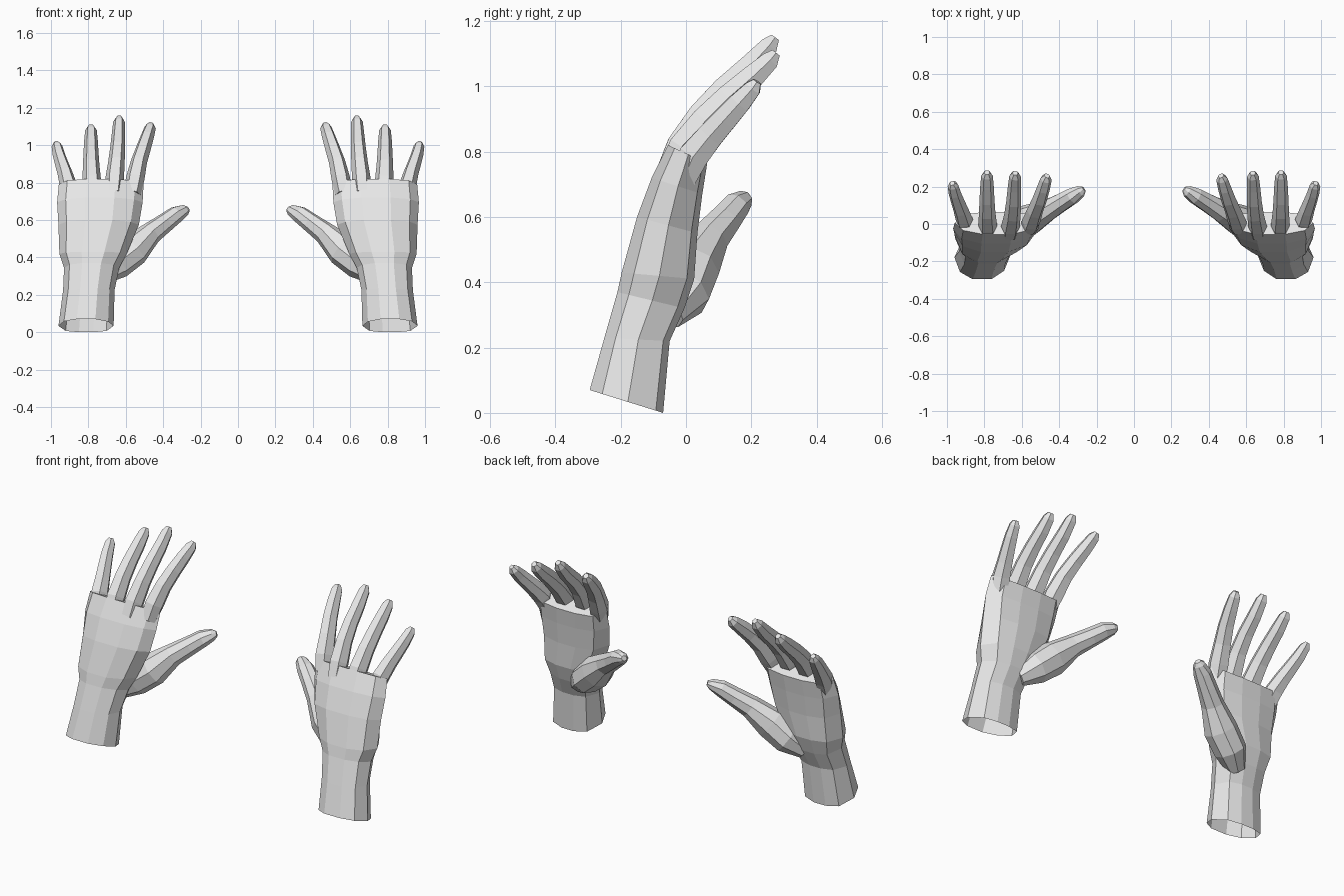
import bpy, bmesh, math
from mathutils import Vector

if "Cube" in bpy.data.objects:
    bpy.data.objects.remove(bpy.data.objects["Cube"])

skin = bpy.data.materials.new("light grey")
skin.diffuse_color = (0.8, 0.8, 0.8, 1)
skin.use_nodes = True
skin.node_tree.nodes["Principled BSDF"].inputs["Base Color"].default_value = skin.diffuse_color


def loft(name, rings):
    """Closed solid from a list of equal-length point rings."""
    bm = bmesh.new()
    loops = [[bm.verts.new(p) for p in ring] for ring in rings]
    n = len(loops[0])
    for a, b in zip(loops, loops[1:]):
        for i in range(n):
            j = (i + 1) % n
            bm.faces.new((a[i], a[j], b[j], b[i]))
    bm.faces.new(loops[0][::-1])
    bm.faces.new(loops[-1])
    bmesh.ops.recalc_face_normals(bm, faces=bm.faces)
    mesh = bpy.data.meshes.new(name)
    bm.to_mesh(mesh)
    bm.free()
    mesh.materials.append(skin)
    obj = bpy.data.objects.new(name, mesh)
    bpy.context.collection.objects.link(obj)
    return obj


def digit(name, path, section):
    """Tapered tube along (x, y, z, half width, half thickness) stations."""
    pts = [Vector(p[:3]) for p in path]
    rings = []
    for i, p in enumerate(pts):
        d = (pts[min(i + 1, len(pts) - 1)] - pts[max(i - 1, 0)]).normalized()
        side = (Vector((1, 0, 0)) - d * d.x).normalized()
        up = side.cross(d)
        w, t = path[i][3:]
        rings.append([p + side * (w * u) + up * (t * v) for u, v in section])
    return loft(name, rings)


# Palm and wrist: each station is dorsal (y, z), palmar (y, z), x range
stations = [
    ((-0.295, 0.07), (-0.07, 0.00), 0.665, 0.96),
    ((-0.25, 0.23), (-0.05, 0.22), 0.66, 0.935),
    ((-0.21, 0.37), (-0.005, 0.32), 0.635, 0.93),
    ((-0.197, 0.43), (0.025, 0.41), 0.595, 0.955),
    ((-0.15, 0.60), (0.035, 0.55), 0.53, 0.96),
    ((-0.105, 0.72), (0.05, 0.67), 0.51, 0.967),
    ((-0.055, 0.82), (0.065, 0.765), 0.505, 0.958),
]
outline = [(0.1, 0.2), (0.33, 0), (0.67, 0), (0.9, 0.17), (1, 0.52),
           (0.87, 0.9), (0.63, 1), (0.37, 1), (0.13, 0.9), (0, 0.52)]
rings = []
for (dy, dz), (py, pz), x0, x1 in stations:
    rings.append([(x0 + (x1 - x0) * u, dy + (py - dy) * v, dz + (pz - dz) * v)
                  for u, v in outline])
hand = loft("hands", rings)

# Fingers: centre lines from inside the palm to the tips
hexagon = [(1, 0), (0.55, 1), (-0.55, 1), (-1, 0), (-0.55, -1), (0.55, -1)]
sizes = [(0.045, 0.04), (0.05, 0.05), (0.044, 0.044), (0.04, 0.04),
         (0.036, 0.036), (0.031, 0.028), (0.015, 0.014)]
centres = {
    "index_finger": [(0.565, -0.02, 0.74), (0.55, 0.015, 0.82), (0.53, 0.07, 0.91),
                     (0.505, 0.13, 0.985), (0.485, 0.19, 1.045),
                     (0.47, 0.24, 1.092), (0.465, 0.258, 1.113)],
    "middle_finger": [(0.665, -0.05, 0.74), (0.66, -0.01, 0.815), (0.65, 0.05, 0.91),
                      (0.643, 0.12, 0.99), (0.639, 0.195, 1.06),
                      (0.636, 0.255, 1.125), (0.635, 0.273, 1.15)],
    "ring_finger": [(0.78, -0.05, 0.73), (0.782, -0.005, 0.81), (0.785, 0.06, 0.895),
                    (0.786, 0.13, 0.965), (0.786, 0.205, 1.03),
                    (0.786, 0.258, 1.08), (0.786, 0.276, 1.103)],
    "little_finger": [(0.895, -0.01, 0.71), (0.908, 0.025, 0.79), (0.925, 0.075, 0.85),
                      (0.942, 0.12, 0.9), (0.958, 0.165, 0.95),
                      (0.968, 0.205, 0.995), (0.972, 0.218, 1.015)],
}
digits = []
for name, line in centres.items():
    k = 0.92 if name == "little_finger" else 1
    digits.append(digit(name, [p + (w * k, t * k) for p, (w, t) in zip(line, sizes)],
                        hexagon))

# Thumb with the fleshy pad at its base
octagon = [(math.cos(a), math.sin(a))
           for a in (math.pi / 8 + i * math.pi / 4 for i in range(8))]
digits.append(digit("thumb", [
    (0.73, -0.055, 0.30, 0.05, 0.05), (0.65, -0.01, 0.365, 0.085, 0.085),
    (0.56, 0.02, 0.44, 0.09, 0.085), (0.465, 0.07, 0.53, 0.06, 0.062),
    (0.39, 0.115, 0.585, 0.052, 0.052), (0.33, 0.15, 0.63, 0.047, 0.045),
    (0.285, 0.176, 0.652, 0.033, 0.03), (0.268, 0.187, 0.658, 0.016, 0.014),
], octagon))

# Merge the digits into the palm as one skin
bpy.context.view_layer.objects.active = hand
for part in digits:
    mod = hand.modifiers.new("join", 'BOOLEAN')
    mod.operation = 'UNION'
    mod.solver = 'EXACT'
    mod.object = part
    bpy.ops.object.modifier_apply(modifier=mod.name)
    bpy.data.objects.remove(part)

# Open the wrist end
bm = bmesh.new()
bm.from_mesh(hand.data)
caps = [f for f in bm.faces if max(v.co.z for v in f.verts) < 0.09]
bmesh.ops.delete(bm, geom=caps, context='FACES_ONLY')
bm.to_mesh(hand.data)
bm.free()

# Opposite hand
hand.modifiers.new("opposite_hand", 'MIRROR').use_mirror_merge = False
